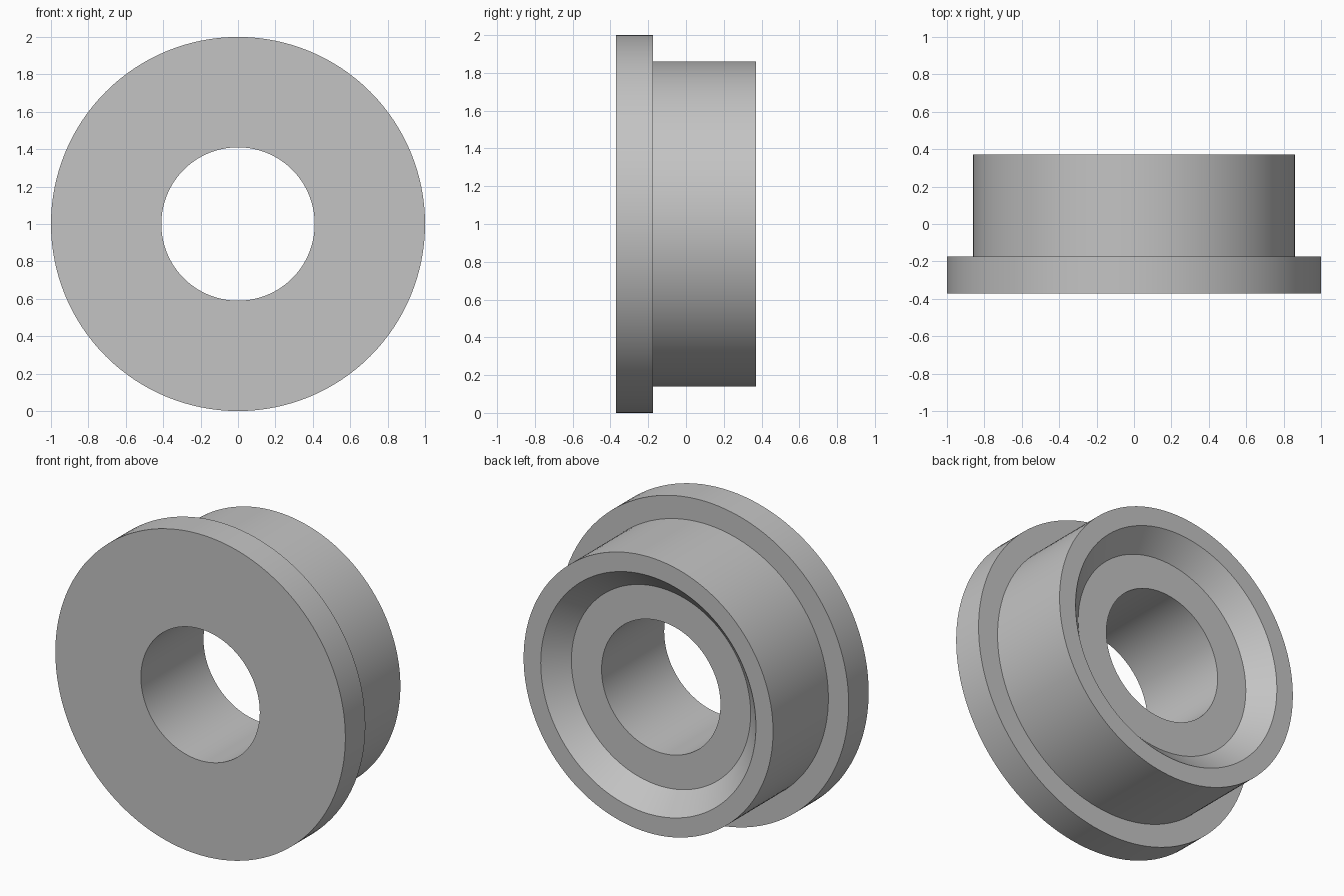
import bpy
import bmesh
from math import radians, tau
from mathutils import Vector

cube = bpy.data.objects.get("Cube")
if cube:
    bpy.data.objects.remove(cube, do_unlink=True)

# Plain grey material
grey = bpy.data.materials.new("plain grey")
grey.use_nodes = True
colour = (0.55, 0.55, 0.55, 1.0)
grey.diffuse_color = colour
grey.node_tree.nodes["Principled BSDF"].inputs["Base Color"].default_value = colour

SEGMENTS = 128
FRONT, STEP, BACK, FLOOR = -0.371, -0.174, 0.371, 0.246
BORE, BODY, FLANGE = 0.41, 0.86, 1.0

# Cross-section of the bushing as (radius, y), including the tapered recess
profile = [
    (BORE, FRONT), (FLANGE, FRONT), (FLANGE, STEP), (BODY, STEP),
    (BODY, BACK), (0.742, BACK), (0.618, FLOOR), (BORE, FLOOR),
]

# Revolve the closed cross-section about the y axis
bm = bmesh.new()
verts = [bm.verts.new((r, y, 0)) for r, y in profile]
edges = [bm.edges.new((a, b)) for a, b in zip(verts, verts[1:] + verts[:1])]
bmesh.ops.spin(bm, geom=verts + edges, cent=(0, 0, 0), axis=(0, 1, 0),
               angle=tau, steps=SEGMENTS, use_merge=True)
bmesh.ops.remove_doubles(bm, verts=bm.verts, dist=1e-5)
bmesh.ops.recalc_face_normals(bm, faces=bm.faces)
bmesh.ops.translate(bm, verts=bm.verts, vec=Vector((0, 0, FLANGE)))

mesh = bpy.data.meshes.new("flanged_bushing")
bm.to_mesh(mesh)
bm.free()
mesh.materials.append(grey)
bushing = bpy.data.objects.new("flanged_bushing", mesh)
bpy.context.collection.objects.link(bushing)

# Smooth round walls with crisp rims
bpy.ops.object.select_all(action="DESELECT")
bushing.select_set(True)
bpy.context.view_layer.objects.active = bushing
bpy.ops.object.shade_smooth_by_angle(angle=radians(30))
